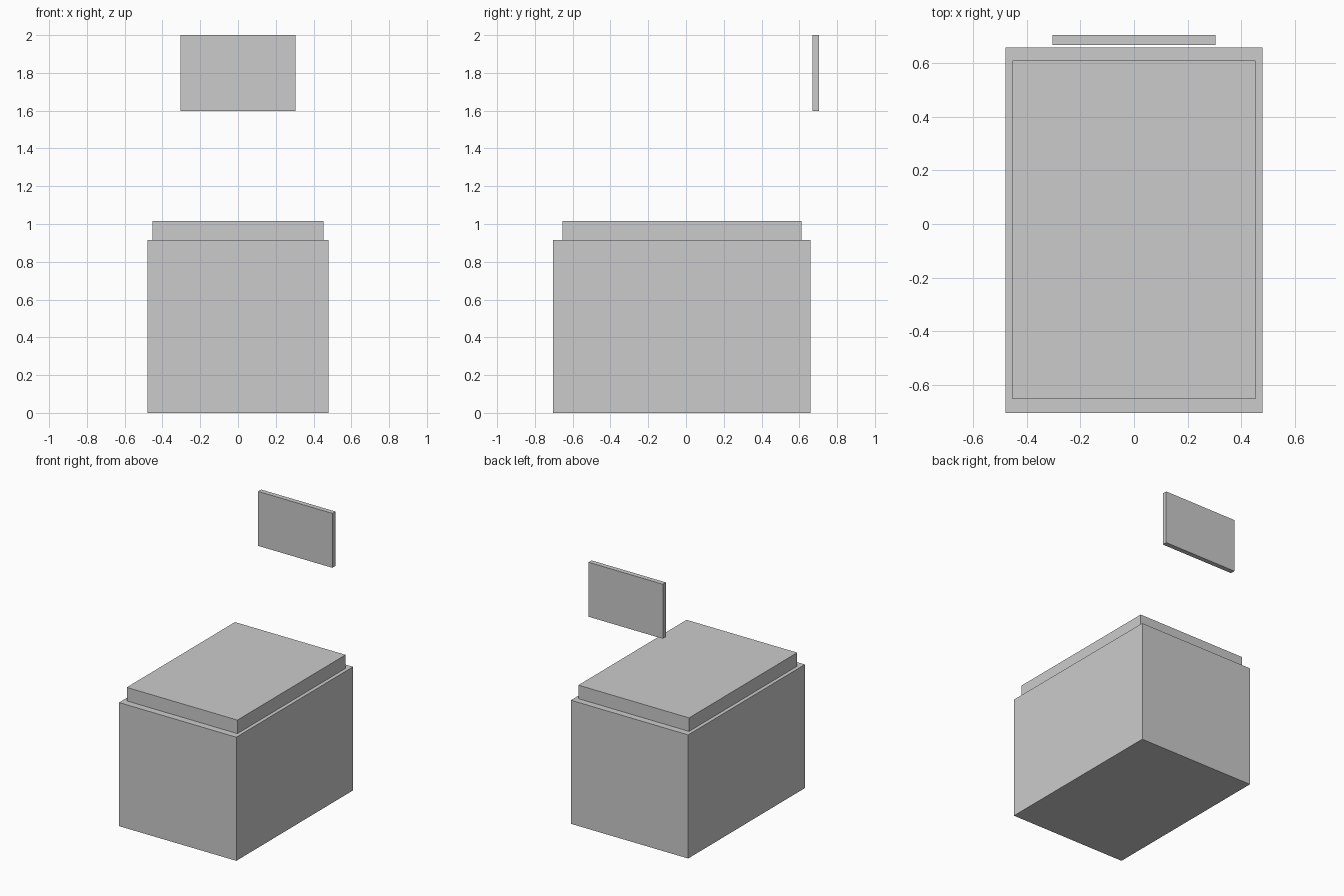
import bpy
from mathutils import Vector

if "Cube" in bpy.data.objects:
    bpy.data.objects.remove(bpy.data.objects["Cube"])

grey = bpy.data.materials.new("plain grey")
grey.diffuse_color = (0.6, 0.6, 0.6, 1.0)
grey.use_nodes = True
grey.node_tree.nodes["Principled BSDF"].inputs["Base Color"].default_value = grey.diffuse_color


def box(name, low, high):
    """Axis-aligned box between two opposite corners."""
    low, high = Vector(low), Vector(high)
    bpy.ops.mesh.primitive_cube_add(size=1, location=(low + high) / 2)
    obj = bpy.context.object
    obj.name = name
    obj.scale = high - low
    bpy.ops.object.transform_apply(location=False, rotation=False, scale=True)
    obj.data.materials.append(grey)
    return obj


# Large base block
box("base_block", (-0.48, -0.705, 0), (0.48, 0.66, 0.915))

# Slightly smaller slab resting on the base
box("top_slab", (-0.453, -0.654, 0.915), (0.453, 0.611, 1.015))

# Thin upright panel floating above the back edge
box("back_panel", (-0.304, 0.669, 1.597), (0.304, 0.705, 2.0))
